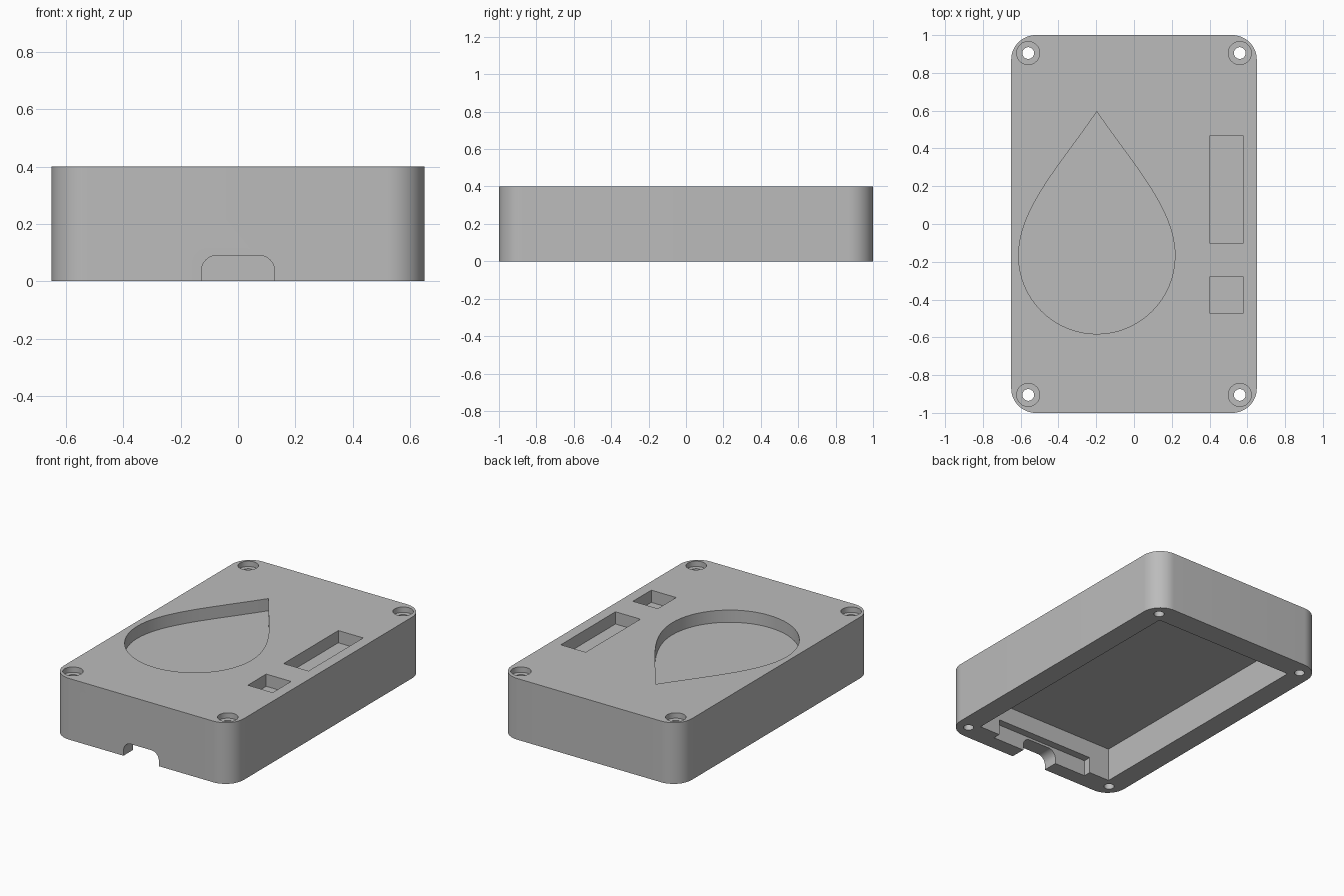
import bpy
import bmesh
from math import cos, sin, pi, radians
from mathutils import Vector
from mathutils.geometry import interpolate_bezier

if "Cube" in bpy.data.objects:
    bpy.data.objects.remove(bpy.data.objects["Cube"], do_unlink=True)

WIDTH, LENGTH, HEIGHT = 1.3, 2.0, 0.4

grey = bpy.data.materials.new("plain grey")
grey.use_nodes = True
colour = (0.5, 0.5, 0.5, 1)
grey.diffuse_color = colour
grey.node_tree.nodes["Principled BSDF"].inputs["Base Color"].default_value = colour


def prism(name, outline, low, high, along_y=False):
    """Extrude a closed 2D outline upwards, or along y for an x-z outline."""
    bm = bmesh.new()
    if along_y:
        verts = [bm.verts.new((a, low, b)) for a, b in outline]
        step = Vector((0, high - low, 0))
    else:
        verts = [bm.verts.new((a, b, low)) for a, b in outline]
        step = Vector((0, 0, high - low))
    face = bm.faces.new(verts)
    top = bmesh.ops.extrude_face_region(bm, geom=[face])["geom"]
    bmesh.ops.translate(bm, vec=step, verts=[v for v in top if isinstance(v, bmesh.types.BMVert)])
    bmesh.ops.recalc_face_normals(bm, faces=bm.faces)
    mesh = bpy.data.meshes.new(name)
    bm.to_mesh(mesh)
    bm.free()
    mesh.materials.append(grey)
    obj = bpy.data.objects.new(name, mesh)
    bpy.context.collection.objects.link(obj)
    return obj


def rectangle(x0, x1, y0, y1):
    return [(x0, y0), (x1, y0), (x1, y1), (x0, y1)]


def circle(x, y, radius, sides=48):
    return [(x + radius * cos(2 * pi * i / sides), y + radius * sin(2 * pi * i / sides))
            for i in range(sides)]


def rounded(x0, x1, y0, y1, radius, steps=16):
    centres = [(x1 - radius, y1 - radius), (x0 + radius, y1 - radius),
               (x0 + radius, y0 + radius), (x1 - radius, y0 + radius)]
    return [(cx + radius * cos(pi / 2 * (q + i / steps)), cy + radius * sin(pi / 2 * (q + i / steps)))
            for q, (cx, cy) in enumerate(centres) for i in range(steps + 1)]


def teardrop(x, y, radius, tip):
    """Round below its centre, with sides curving up to a point."""
    side = interpolate_bezier(Vector((radius, 0, 0)), Vector((radius, 0.25, 0)),
                              Vector((0.19, tip - 0.28, 0)), Vector((0, tip, 0)), 24)
    right = [(x + p.x, y + p.y) for p in side]
    left = [(2 * x - a, b) for a, b in reversed(right[:-1])]
    bowl = [(x + radius * cos(pi + pi * i / 32), y + radius * sin(pi + pi * i / 32))
            for i in range(1, 32)]
    return right + left + bowl


# Outer block with rounded upright corners
case = prism("case_body", rounded(-WIDTH / 2, WIDTH / 2, -LENGTH / 2, LENGTH / 2, 0.13), 0, HEIGHT)

# Hollow underside, connector pocket and cable notch
floor = HEIGHT - 0.08
cutters = [
    prism("cavity_cutter", rectangle(-0.51, 0.51, -0.85, 0.85), -0.1, 0.22),
    prism("pocket_cutter", rectangle(-0.36, 0.36, -0.9, -0.8), -0.1, 0.105),
    prism("notch_cutter", rounded(-0.128, 0.128, -0.2, 0.09, 0.055), -1.1, -0.8, along_y=True),
    # Recesses in the lid
    prism("teardrop_cutter", teardrop(-0.197, -0.168, 0.414, 0.763), floor, 0.5),
    prism("long_slot_cutter", rectangle(0.4, 0.58, -0.1, 0.465), floor, 0.5),
    prism("short_slot_cutter", rectangle(0.4, 0.58, -0.47, -0.28), floor, 0.5),
]

# Screw holes with counterbores
for sx in (-1, 1):
    for sy in (-1, 1):
        x, y = sx * 0.56, sy * 0.905
        cutters.append(prism("screw_hole_cutter", circle(x, y, 0.031), -0.1, 0.5))
        cutters.append(prism("counterbore_cutter", circle(x, y, 0.061), HEIGHT - 0.035, 0.5))

for cutter in cutters:
    cutter.hide_render = True
    cut = case.modifiers.new(cutter.name, "BOOLEAN")
    cut.operation = "DIFFERENCE"
    cut.solver = "EXACT"
    cut.object = cutter

# Bake the cuts, then drop the cutters
bpy.context.view_layer.update()
baked = bpy.data.meshes.new_from_object(case.evaluated_get(bpy.context.evaluated_depsgraph_get()))
case.modifiers.clear()
case.data = baked
for cutter in cutters:
    bpy.data.objects.remove(cutter, do_unlink=True)

bpy.ops.object.select_all(action="DESELECT")
case.select_set(True)
bpy.context.view_layer.objects.active = case
bpy.ops.object.shade_smooth_by_angle(angle=radians(30))
